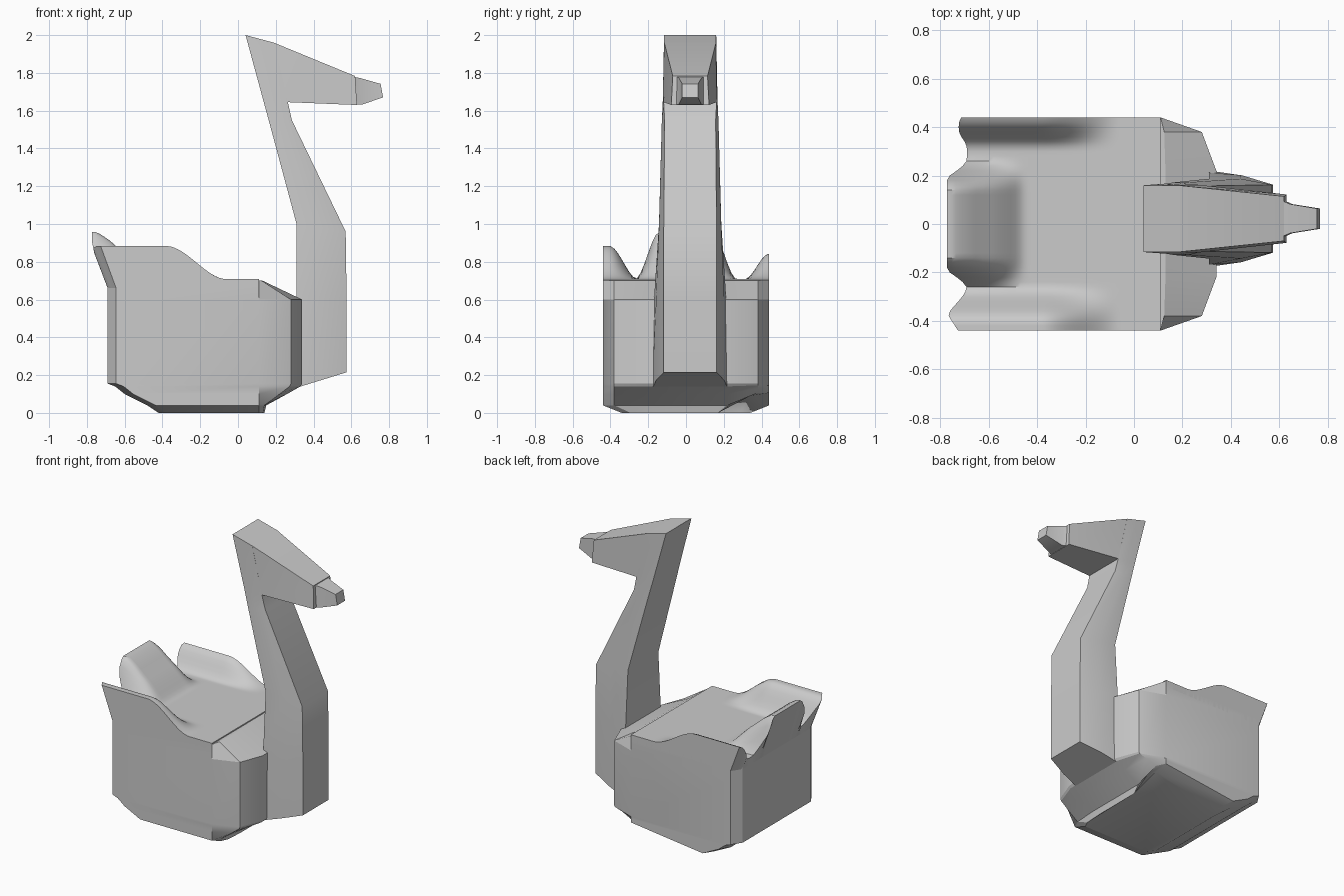
import bpy, bmesh, math

if "Cube" in bpy.data.objects:
    bpy.data.objects.remove(bpy.data.objects["Cube"])

grey = bpy.data.materials.new("light_grey")
grey.diffuse_color = (0.6, 0.6, 0.6, 1)
grey.use_nodes = True
grey.node_tree.nodes["Principled BSDF"].inputs["Base Color"].default_value = grey.diffuse_color


def finish(bm, name, angle=25):
    bmesh.ops.recalc_face_normals(bm, faces=bm.faces[:])
    me = bpy.data.meshes.new(name)
    bm.to_mesh(me)
    bm.free()
    ob = bpy.data.objects.new(name, me)
    bpy.context.collection.objects.link(ob)
    me.materials.append(grey)
    bpy.ops.object.select_all(action='DESELECT')
    ob.select_set(True)
    bpy.context.view_layer.objects.active = ob
    bpy.ops.object.shade_smooth_by_angle(angle=math.radians(angle))
    return ob


def loft(name, rings):
    """Skin a stack of closed rings and cap both ends."""
    bm = bmesh.new()
    vs = [[bm.verts.new(p) for p in r] for r in rings]
    n = len(rings[0])
    for a, b in zip(vs, vs[1:]):
        for i in range(n):
            j = (i + 1) % n
            bm.faces.new((a[i], a[j], b[j], b[i]))
    bm.faces.new(vs[0])
    bm.faces.new(vs[-1])
    return finish(bm, name)


def smooth(t):
    t = min(1, max(0, t))
    return t * t * (3 - 2 * t)


# Hull: half plan outline, mirrored and rescaled at each height
PLAN = [(-.69, .37), (-.645, .44), (.11, .44), (.28, .38), (.34, .22)]


def hull_ring(z, xb, xf, w):
    half = []
    for x, y in PLAN:
        x = x + xb + .69 if x < 0 else .11 + (x - .11) * (xf - .11) / .23
        half.append((x, y * w / .44))
    ring = [(x, -y, z) for x, y in half]
    for x, y in reversed(half):
        lift = .09 * max(0, 1 - z / .15) if x > 0 and y > .25 else 0
        ring.append((x, y, z + lift))
    return ring


loft("hull", [hull_ring(*r) for r in (
    (0, -.42, .14, .34), (.04, -.48, .15, .44), (.10, -.60, .26, .44),
    (.14, -.65, .33, .44), (.155, -.69, .34, .44), (.60, -.69, .34, .44),
    (.70, -.69, .13, .44))])


# Deck with raised wing walls and tail, flared outward at the back
def back_x(y):
    return -.69 + .045 * max(0, (abs(y) - .37) / .07)


def height(x, y):
    a = abs(y)
    tail = .25 * smooth((-.44 - x) / .24) * (1 - smooth((a - .14) / .13))
    top, ridge, wide = (.135, .44, .13) if y > 0 else (.175, .405, .15)
    wall = top * (1 - smooth((x + .38) / .32)) * (1 - smooth((ridge - a) / wide))
    return max(tail, wall)


N = 44
bm = bmesh.new()
grid = []
for i in range(N + 1):
    row = []
    for j in range(N + 1):
        y = -.44 + .88 * j / N
        xb = back_x(y)
        x = xb + (.11 - xb) * i / N
        h = height(x, y)
        flare = .082 * min(1, h / .16) * min(1, max(0, (-.5 - x) / .145))
        row.append(bm.verts.new((x - flare, y, .708 + h)))
    grid.append(row)
for i in range(N):
    for j in range(N):
        bm.faces.new((grid[i][j], grid[i + 1][j],
                      grid[i + 1][j + 1], grid[i][j + 1]))
rim = [e for e in bm.edges if e.is_boundary]
skirt = bmesh.ops.extrude_edge_only(bm, edges=rim)["geom"]
for v in skirt:
    if isinstance(v, bmesh.types.BMVert):
        v.co.x = max(v.co.x, back_x(v.co.y))
        v.co.z = .66
finish(bm, "deck", 35)


# Neck: flat back, bevelled front edges, slightly off centre
YC = .022


def neck_ring(bx, bz, fx, fz, hb, hm, hf):
    mx, mz = bx + (fx - bx) * .5, bz + (fz - bz) * .5
    half = [(bx, bz, hb), (mx, mz, hm), (fx, fz, hf)]
    return ([(x, YC - h, z) for x, z, h in half] +
            [(x, YC + h, z) for x, z, h in reversed(half)])


loft("neck", [neck_ring(*r) for r in (
    (.30, .13, .575, .215, .20, .18, .14),
    (.31, .62, .575, .60, .19, .18, .14),
    (.31, 1.0, .57, .96, .165, .165, .14),
    (.165, 1.54, .285, 1.55, .15, .15, .135),
    (.135, 1.65, .265, 1.64, .145, .145, .14),
    (.04, 2.0, .19, 1.96, .138, .138, .138))])


# Head and beak: four-sided sections along x
def section(tx, tz, th, bx, bz, bh):
    return [(tx, YC - th, tz), (tx, YC + th, tz),
            (bx, YC + bh, bz), (bx, YC - bh, bz)]


loft("head", [section(*s) for s in (
    (.16, 1.966, .137, .16, 1.652, .14),
    (.19, 1.96, .137, .265, 1.645, .14),
    (.62, 1.783, .092, .63, 1.63, .10))])
loft("beak", [section(*s) for s in (
    (.61, 1.78, .075, .61, 1.632, .08),
    (.645, 1.773, .06, .655, 1.632, .06),
    (.755, 1.742, .042, .768, 1.67, .042))])
